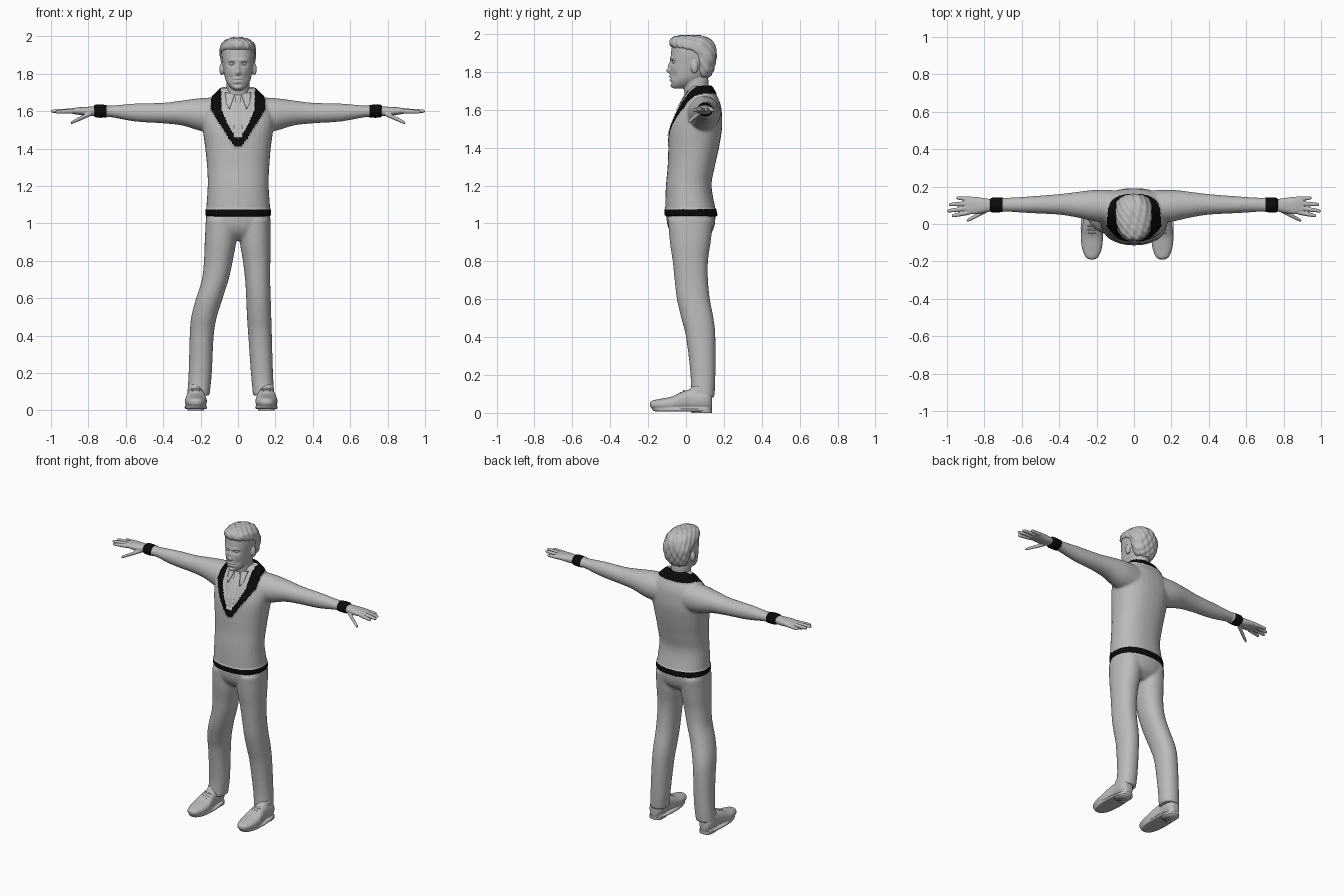
import bpy, bmesh, math
from mathutils import Vector
from mathutils.bvhtree import BVHTree

cube = bpy.data.objects.get("Cube")
if cube:
    bpy.data.objects.remove(cube, do_unlink=True)


def material(name, rgb):
    m = bpy.data.materials.new(name)
    m.use_nodes = True
    m.diffuse_color = (*rgb, 1)
    bsdf = m.node_tree.nodes["Principled BSDF"]
    bsdf.inputs["Base Color"].default_value = (*rgb, 1)
    bsdf.inputs["Roughness"].default_value = 0.8
    return m


GREY = material("plain grey", (0.5, 0.5, 0.5))
BLACK = material("black trim", (0.003, 0.003, 0.003))


def spline(rows, steps):
    """Smooth the rows of a profile with a Catmull-Rom curve."""
    rows = [Vector(r) for r in rows]
    out = []
    for i in range(len(rows) - 1):
        b, c = rows[i], rows[i + 1]
        a, d = rows[max(i - 1, 0)], rows[min(i + 2, len(rows) - 1)]
        for k in range(steps):
            t = k / steps
            out.append(b + (c - a) * t / 2 + (a - 2.5 * b + 2 * c - d / 2) * t * t
                       + (1.5 * (b - c) + (d - a) / 2) * t ** 3)
    return out + [rows[-1]]


def loft(axis, rows, power=2.0, sides=32, steps=5):
    """Closed skin through oval rings; each row is position, low u, high u, low v, high v."""
    bm = bmesh.new()
    rings = []
    for t, u0, u1, v0, v1 in spline(rows, steps):
        ring = []
        for i in range(sides):
            a = math.tau * i / sides
            c, s = math.cos(a), math.sin(a)
            u = (u0 + u1) / 2 + (u1 - u0) / 2 * math.copysign(abs(c) ** (2 / power), c)
            v = (v0 + v1) / 2 + (v1 - v0) / 2 * math.copysign(abs(s) ** (2 / power), s)
            ring.append(bm.verts.new({"x": (t, u, v), "y": (u, t, v), "z": (u, v, t)}[axis]))
        rings.append(ring)
    for p, q in zip(rings, rings[1:]):
        for i in range(sides):
            j = (i + 1) % sides
            bm.faces.new((p[i], p[j], q[j], q[i]))
    bm.faces.new(rings[0])
    bm.faces.new(rings[-1])
    bmesh.ops.recalc_face_normals(bm, faces=bm.faces)
    return bm


def ball(center, size):
    bm = bmesh.new()
    bmesh.ops.create_uvsphere(bm, u_segments=20, v_segments=12, radius=1)
    for v in bm.verts:
        v.co = Vector(center) + Vector(size) * v.co
    return bm


def add(name, mesh):
    ob = bpy.data.objects.new(name, mesh)
    bpy.context.collection.objects.link(ob)
    mesh.materials.clear()
    mesh.materials.append(GREY)
    mesh.materials.append(BLACK)
    mesh.shade_smooth()
    return ob


def fuse(name, parts, voxel=0, smooth=4):
    """Join parts into one object, melted into a single skin when voxel is set."""
    joined = bmesh.new()
    for part in parts:
        piece = bpy.data.meshes.new("piece")
        part.to_mesh(piece)
        joined.from_mesh(piece)
        bpy.data.meshes.remove(piece)
    mesh = bpy.data.meshes.new(name)
    joined.to_mesh(mesh)
    ob = add(name, mesh)
    if voxel:
        remesh = ob.modifiers.new("Skin", "REMESH")
        remesh.mode, remesh.voxel_size = "VOXEL", voxel
        soft = ob.modifiers.new("Soften", "SMOOTH")
        soft.factor, soft.iterations = 0.5, smooth
        dg = bpy.context.evaluated_depsgraph_get()
        done = bpy.data.meshes.new_from_object(ob.evaluated_get(dg))
        bpy.data.objects.remove(ob)
        ob = add(name, done)
    return ob


def scaled(bm, s):
    """Mirror a part to the other side when s is -1."""
    for v in bm.verts:
        v.co.x *= s
    bmesh.ops.recalc_face_normals(bm, faces=bm.faces)
    return bm


def sculpt(ob, dabs):
    """Push the skin around each point, on both sides of the face."""
    for v in ob.data.vertices:
        p = Vector((abs(v.co.x), v.co.y, v.co.z))
        for center, size, push in dabs:
            d = sum(((p[k] - center[k]) / size[k]) ** 2 for k in range(3))
            v.co += Vector(push) * math.exp(-d)


def lerp(table, t):
    for (a, p), (b, q) in zip(table, table[1:]):
        if t <= b:
            return p + (q - p) * max(0, (t - a) / (b - a))
    return table[-1][1]


# Sweater: torso and both sleeves
torso = loft("z", [
    (1.04, -.172, .174, -.11, .165), (1.08, -.17, .172, -.11, .155), (1.2, -.162, .164, -.106, .135),
    (1.3, -.165, .167, -.097, .152), (1.4, -.175, .175, -.093, .174), (1.5, -.188, .188, -.084, .19),
    (1.57, -.192, .192, -.06, .19), (1.63, -.175, .175, -.032, .182), (1.68, -.135, .135, -.002, .16),
    (1.725, -.088, .088, .025, .135)], 2.3)
sleeve = [(.1, 0, .18, 1.48, 1.675), (.2, .012, .183, 1.495, 1.67), (.3, .034, .172, 1.524, 1.657),
          (.4, .05, .16, 1.535, 1.645), (.55, .058, .148, 1.545, 1.641), (.68, .066, .14, 1.568, 1.63),
          (.735, .065, .139, 1.568, 1.633), (.768, .064, .138, 1.57, 1.632)]
sweater = fuse("sweater", [torso] + [scaled(loft("x", sleeve), s) for s in (1, -1)], .007, 6)

# Black lapel, collar, cuffs and hem
outer = [(1.405, .015), (1.515, .088), (1.61, .145), (1.68, .138), (1.73, .12)]
inner = [(1.45, 0), (1.51, .045), (1.6, .085), (1.69, .09)]


def trimmed(c):
    if c.z < 1.072 or abs(c.x) > .705:
        return True
    if c.y < .09:
        return c.z > 1.41 and lerp(inner, c.z) < abs(c.x) < lerp(outer, c.z)
    return c.z > 1.683


raised = set()
for f in sweater.data.polygons:
    if trimmed(f.center):
        f.material_index = 1
        raised.update(f.vertices)
normals = {i: sweater.data.vertices[i].normal.copy() for i in raised}
for i, n in normals.items():
    sweater.data.vertices[i].co += n * .004

# Tie and shirt collar points laid over the chest
tree = BVHTree.FromPolygons([v.co for v in sweater.data.vertices],
                            [p.vertices for p in sweater.data.polygons])


def overlay(name, corners, lift):
    """Thin plate spanning four (x, z) corners, draped on the chest."""
    bm = bmesh.new()
    n = 10
    a, b, c, d = (Vector(p) for p in corners)
    grid = []
    for i in range(n + 1):
        lo, hi = a.lerp(d, i / n), b.lerp(c, i / n)
        for j in range(5):
            p = lo.lerp(hi, j / 4)
            hit = tree.ray_cast(Vector((p.x, -1, p.y)), Vector((0, 1, 0)))[0]
            grid.append(bm.verts.new((p.x, (hit.y if hit else .02) - lift, p.y)))
    for i in range(n):
        for j in range(4):
            k = i * 5 + j
            bm.faces.new((grid[k], grid[k + 1], grid[k + 6], grid[k + 5]))
    bmesh.ops.solidify(bm, geom=bm.faces[:], thickness=.006)
    bmesh.ops.recalc_face_normals(bm, faces=bm.faces)
    return fuse(name, [bm])


overlay("tie", [(-.012, 1.66), (.012, 1.66), (.024, 1.46), (-.024, 1.46)], .005)
overlay("tie_knot", [(-.02, 1.69), (.02, 1.69), (.011, 1.645), (-.011, 1.645)], .01)
for s, side in ((1, "left"), (-1, "right")):
    overlay(side + "_shirt_collar", [(s * .015, 1.695), (s * .07, 1.7), (s * .062, 1.64), (s * .045, 1.61)], .006)

# Trousers: hips and two legs, the right one stepping outward
hips = loft("z", [(1.06, -.168, .17, -.104, .155), (1, -.173, .174, -.1, .153),
                  (.95, -.165, .165, -.08, .135), (.91, -.1, .1, -.04, .09)], 2.3)
depth = [(.08, .022, .15), (.2, .024, .155), (.4, 0, .155), (.5, -.025, .145), (.6, -.048, .126),
         (.7, -.06, .116), (.8, -.07, .116), (.9, -.085, .13), (1.02, -.095, .145)]
widths = {-1: [(-.272, -.152), (-.264, -.14), (-.258, -.13), (-.25, -.113), (-.224, -.082),
               (-.193, -.05), (-.182, -.028), (-.178, -.01), (-.172, 0)],
          1: [(.08, .194), (.069, .187), (.055, .181), (.048, .178), (.044, .175),
              (.038, .172), (.026, .173), (.01, .175), (0, .174)]}
legs = [loft("z", [(z, *w, y0, y1) for (z, y0, y1), w in zip(depth, widths[s])], 2.2) for s in (1, -1)]
fuse("trousers", [hips] + legs, .008, 5)

# Shoes: upper, ankle, sole and heel
for x, side in ((.152, "left"), (-.225, "right")):
    def shape(axis, rows, power=2.3):
        if axis == "y":
            return loft(axis, [(y, x - w, x + w, a, b) for y, w, a, b in rows], power)
        return loft(axis, [(z, x - w, x + w, a, b) for z, w, a, b in rows], power)
    upper = shape("y", [(-.19, .012, .035, .055), (-.175, .035, .022, .066), (-.13, .053, .014, .075),
                        (-.07, .059, .01, .088), (-.02, .053, .012, .112), (.03, .046, .014, .125),
                        (.1, .046, .014, .12), (.13, .032, .016, .105), (.138, .015, .03, .08)])
    ankle = shape("z", [(.06, .04, -.005, .12), (.1, .04, .01, .125), (.14, .038, .03, .125)])
    sole = shape("z", [(.008, .058, -.165, .135), (.014, .06, -.176, .137), (.022, .06, -.18, .138)], 2.4)
    heel = shape("z", [(0, .044, .03, .138), (.02, .046, .025, .138)], 2.8)
    fuse(side + "_shoe", [upper, ankle, sole], .005, 2)
    fuse(side + "_heel", [heel])
    laces = [shape("y", [(y - .006, .012, z - .008, z), (y, .026, z - .012, z + .006), (y + .006, .012, z - .008, z)])
             for y, z in ((-.05, .093), (-.03, .105), (-.01, .115))]
    fuse(side + "_laces", laces)

# Hands with spread fingers and a lowered thumb
for s, side in ((1, "left"), (-1, "right")):
    palm = loft("x", [(.75, .072, .13, 1.577, 1.625), (.8, .06, .138, 1.575, 1.624),
                      (.86, .052, .145, 1.582, 1.62), (.905, .058, .143, 1.59, 1.612)], 2.4)
    digits = [palm]
    for y0, z0, y1, z1, x0, x1 in ((.062, 1.6, .043, 1.596, .88, .975), (.086, 1.602, .069, 1.6, .88, 1),
                                   (.11, 1.602, .104, 1.6, .88, .99), (.134, 1.6, .14, 1.597, .87, .95),
                                   (.075, 1.588, .016, 1.537, .785, .895)):
        rows = []
        for t, r in ((0, .013), (.5, .0115), (.9, .009), (1, .004)):
            y, z = y0 + (y1 - y0) * t, z0 + (z1 - z0) * t
            rows.append((x0 + (x1 - x0) * t, y - r, y + r, z - r, z + r))
        digits.append(loft("x", rows, sides=16))
    fuse(side + "_hand", [scaled(d, s) for d in digits], .0035, 2)

# Head, neck and ears with the face pushed into shape
skull = loft("z", [(z, -w, w, a, b) for z, w, a, b in (
    (1.712, .022, -.066, -.015), (1.73, .044, -.077, .03), (1.76, .064, -.083, .09), (1.8, .075, -.084, .13),
    (1.85, .083, -.082, .15), (1.9, .088, -.079, .154), (1.95, .084, -.068, .14), (1.98, .05, -.03, .1))], 2.25)
neck = loft("z", [(1.64, -.075, .075, 0, .13), (1.7, -.062, .062, -.01, .12),
                  (1.76, -.06, .06, -.015, .118), (1.8, -.05, .05, 0, .11)])
ears = [ball((s * .088, .045, 1.825), (.012, .02, .034)) for s in (1, -1)]
head = fuse("head", [skull, neck] + ears, .0045, 4)
sculpt(head, [((.034, -.078, 1.852), (.02, .03, .011), (0, .013, 0)),
              ((.03, -.08, 1.872), (.026, .03, .008), (0, -.005, 0)),
              ((0, -.085, 1.83), (.011, .03, .026), (0, -.012, 0)),
              ((0, -.085, 1.805), (.014, .03, .012), (0, -.016, 0)),
              ((.045, -.07, 1.78), (.018, .03, .02), (0, .007, 0)),
              ((0, -.085, 1.774), (.026, .03, .006), (0, -.006, 0)),
              ((0, -.085, 1.766), (.022, .03, .003), (0, .005, 0)),
              ((0, -.085, 1.757), (.02, .03, .006), (0, -.005, 0)),
              ((0, -.08, 1.742), (.024, .03, .006), (0, .005, 0)),
              ((0, -.075, 1.724), (.02, .03, .01), (0, -.007, 0))])
fuse("eyes", [ball((s * .033, -.062, 1.852), (.013, .011, .008)) for s in (1, -1)])

# Swept hair with wavy locks
hair = fuse("hair", [loft("z", [(z, -w, w, a, b) for z, w, a, b in (
    (1.77, .05, .06, .122), (1.8, .076, .055, .143), (1.85, .09, .042, .157), (1.89, .096, .03, .161),
    (1.915, .097, -.03, .16), (1.93, .097, -.075, .157), (1.955, .09, -.088, .145), (1.98, .068, -.075, .115),
    (1.993, .035, -.03, .07))], 2.2)], .005, 3)
moves = [v.normal * .003 * math.sin(150 * v.co.x + 50 * v.co.y) * math.sin(90 * v.co.y + 70 * v.co.z)
         for v in hair.data.vertices]
for v, m in zip(hair.data.vertices, moves):
    v.co += m
